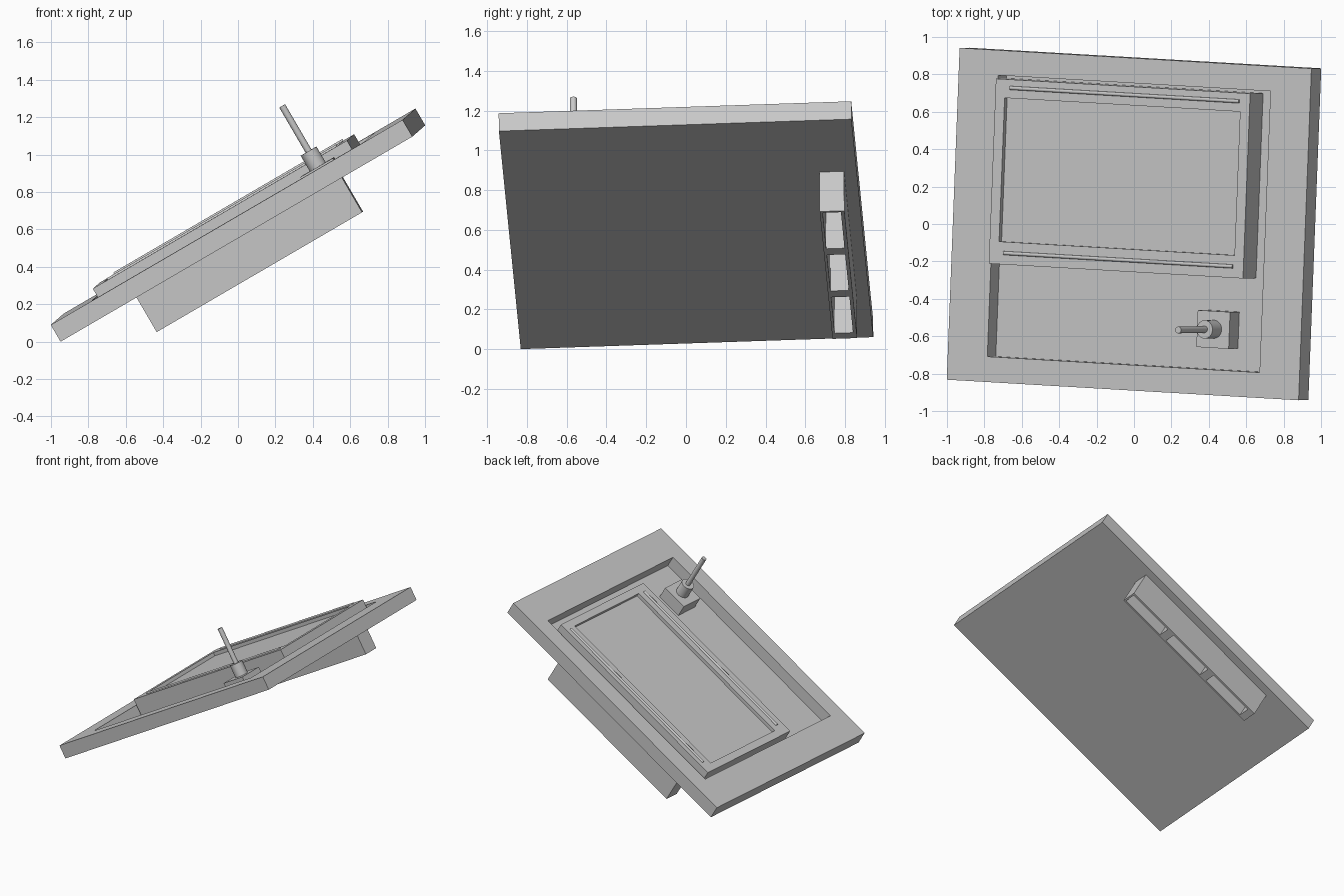
import bpy
import bmesh
from math import radians
from mathutils import Matrix, Vector, Euler

cube = bpy.data.objects.get("Cube")
if cube:
    bpy.data.objects.remove(cube, do_unlink=True)

# One plain grey for the whole panel
grey = bpy.data.materials.new("plain grey")
grey.use_nodes = True
colour = (0.58, 0.58, 0.58, 1)
grey.diffuse_color = colour
grey.node_tree.nodes["Principled BSDF"].inputs["Base Color"].default_value = colour

# Every part is laid out flat, then tilted together by this frame
FRAME = Matrix.Translation((0, 0, 0.623)) @ Euler(
    (radians(2.25), radians(-30.2), radians(-3.35))).to_matrix().to_4x4()


def finish(name, bm):
    bmesh.ops.recalc_face_normals(bm, faces=bm.faces)
    mesh = bpy.data.meshes.new(name)
    bm.to_mesh(mesh)
    bm.free()
    mesh.materials.append(grey)
    obj = bpy.data.objects.new(name, mesh)
    bpy.context.collection.objects.link(obj)
    obj.matrix_world = FRAME
    return obj


def box(name, xs, ys, zs, pockets=(), depth=0, side=1):
    """Box between limits; pockets (x0, x1, y0, y1) sink in from the top or bottom."""
    bm = bmesh.new()
    bmesh.ops.create_cube(bm, size=1)
    lims = (xs, ys, zs)
    for v in bm.verts:
        v.co = Vector([lo if c < 0 else hi for c, (lo, hi) in zip(v.co, lims)])
    # Score the box along the pocket edges
    for x0, x1, y0, y1 in pockets:
        for axis, value in (((1, 0, 0), x0), ((1, 0, 0), x1),
                            ((0, 1, 0), y0), ((0, 1, 0), y1)):
            bmesh.ops.bisect_plane(bm, geom=bm.verts[:] + bm.edges[:] + bm.faces[:],
                                   dist=1e-5, plane_co=Vector(axis) * value,
                                   plane_no=axis)
    # Push each pocket mouth inwards
    for x0, x1, y0, y1 in pockets:
        bm.normal_update()
        mouth = []
        for f in bm.faces:
            c = f.calc_center_median()
            if f.normal.z * side > 0.9 and x0 < c.x < x1 and y0 < c.y < y1:
                mouth.append(f)
        new = bmesh.ops.extrude_face_region(bm, geom=mouth)["geom"]
        verts = [g for g in new if isinstance(g, bmesh.types.BMVert)]
        bmesh.ops.translate(bm, verts=verts, vec=(0, 0, -side * depth))
        old = [f for f in mouth if f.is_valid]
        if old:
            bmesh.ops.delete(bm, geom=old, context='FACES')
    return finish(name, bm)


def rod(name, start, end, radius, sides=32):
    start, end = Vector(start), Vector(end)
    span = end - start
    turn = span.to_track_quat('Z', 'Y').to_matrix().to_4x4()
    bm = bmesh.new()
    bmesh.ops.create_cone(bm, cap_ends=True, segments=sides, radius1=radius,
                          radius2=radius, depth=span.length,
                          matrix=Matrix.Translation((start + end) / 2) @ turn)
    for f in bm.faces:
        f.smooth = len(f.verts) == 4
    for e in bm.edges:
        e.smooth = e.calc_face_angle(0) < 0.6
    return finish(name, bm)


# Main slab with its broad sunken tray
box("base_panel", (-1.09, 1.09), (-0.888, 0.888), (-0.052, 0.052),
    [(-0.845, 0.842, -0.752, 0.754)], 0.09)

# Screen frame standing in the tray, with a shallow screen recess
box("screen_frame", (-0.83, 0.745), (-0.253, 0.737), (-0.04, 0.1),
    [(-0.772, 0.687, -0.132, 0.637)], 0.027)

# Thin rails along both long sides of the screen
for name, y in (("upper_rail", 0.692), ("lower_rail", -0.192)):
    rod(name, (-0.74, y, 0.1), (0.68, y, 0.1), 0.01, 16)

# Lever on its block
box("lever_block", (0.45, 0.65), (-0.635, -0.438), (-0.04, 0.06))
rod("lever_collar", (0.553, -0.535, 0.06), (0.553, -0.535, 0.157), 0.049)
rod("lever_stick", (0.553, -0.535, 0.157), (0.553, -0.535, 0.437), 0.018)

# Rear housing with three deep compartments open underneath
slots = [(x, x + 0.36, 0.714, 0.806) for x in (-0.645, -0.222, 0.2)]
box("rear_housing", (-0.70, 0.573), (0.70, 0.824), (-0.282, -0.052),
    slots, 0.22, side=-1)
